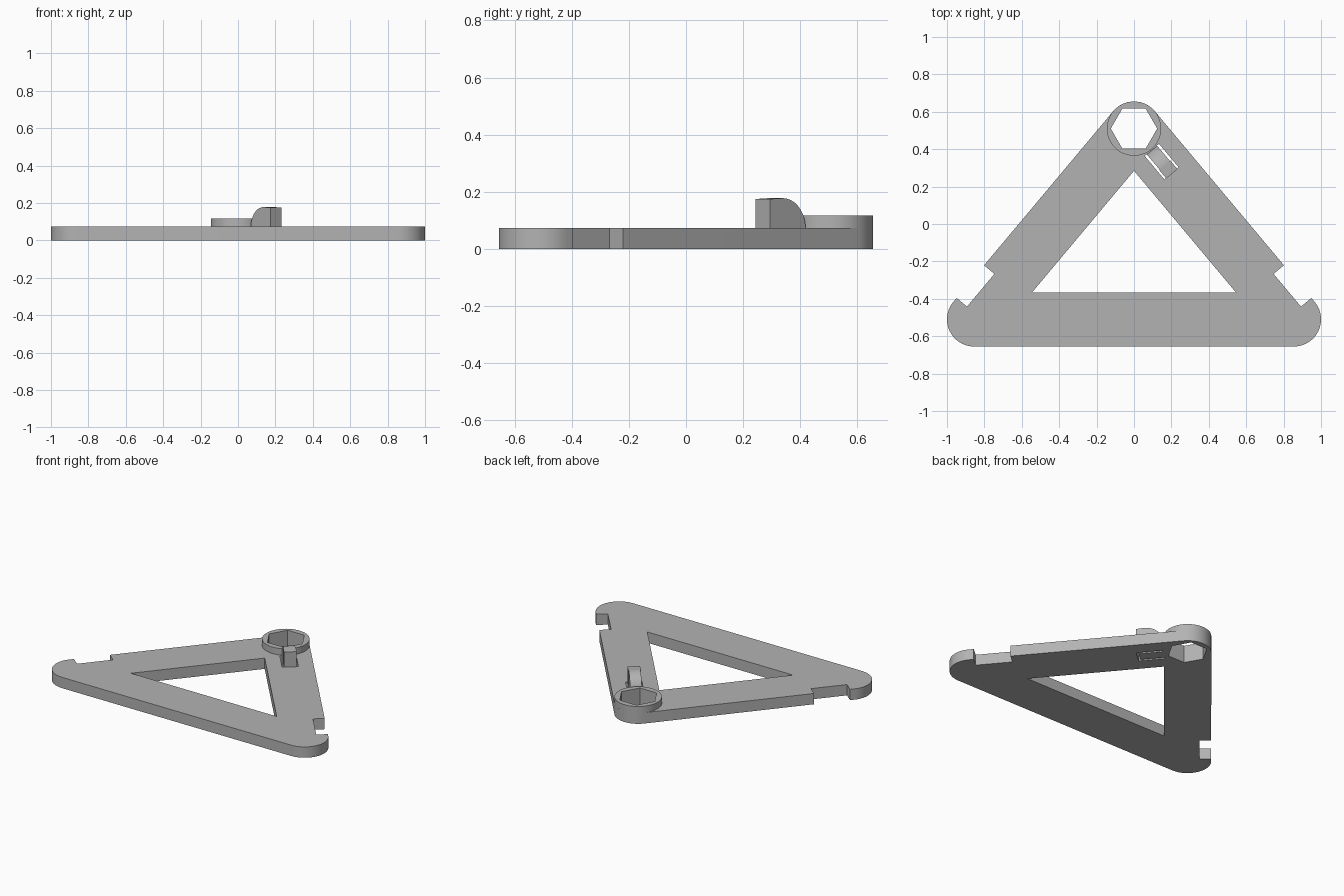
import bpy, bmesh, math
from mathutils import Vector, Matrix

if "Cube" in bpy.data.objects:
    bpy.data.objects.remove(bpy.data.objects["Cube"])

R, T = 0.145, 0.073            # corner radius, plate thickness
APEX, CORNER = Vector((0, 0.51)), Vector((0.855, -0.51))
D = (APEX - CORNER).normalized()   # along the right leg, upwards
N = Vector((D.y, -D.x))            # outward from the right leg
A = math.atan2(N.y, N.x)

grey = bpy.data.materials.new("light_grey")
grey.diffuse_color = (0.45, 0.45, 0.45, 1)
grey.use_nodes = True
grey.node_tree.nodes["Principled BSDF"].inputs["Base Color"].default_value = grey.diffuse_color


def arc(c, r, a0, a1, n):
    return [c + r * Vector((math.cos(a0 + (a1 - a0) * i / n), math.sin(a0 + (a1 - a0) * i / n)))
            for i in range(n + 1)]


def mirror(pts):
    return [Vector((-p.x, p.y)) for p in reversed(pts)]


def leg(origin, s, n, sign=1):
    return origin + D * s * sign + N * n


def extrude(name, loops, height, matrix=Matrix()):
    """Fill closed loops (first outline, rest holes) and extrude upwards."""
    bm = bmesh.new()
    for pts in loops:
        vs = [bm.verts.new((p[0], p[1], 0)) for p in pts]
        for i, v in enumerate(vs):
            bm.edges.new((v, vs[(i + 1) % len(vs)]))
    bmesh.ops.triangle_fill(bm, edges=bm.edges[:], use_beauty=True, normal=(0, 0, 1))
    out = bmesh.ops.extrude_face_region(bm, geom=bm.faces[:], use_keep_orig=True)
    top = [g for g in out["geom"] if isinstance(g, bmesh.types.BMVert)]
    bmesh.ops.translate(bm, vec=(0, 0, height), verts=top)
    bmesh.ops.recalc_face_normals(bm, faces=bm.faces[:])
    bm.transform(matrix)
    me = bpy.data.meshes.new(name)
    bm.to_mesh(me)
    bm.free()
    me.materials.append(grey)
    ob = bpy.data.objects.new(name, me)
    bpy.context.collection.objects.link(ob)
    bpy.context.view_layer.objects.active = ob
    ob.select_set(True)
    bpy.ops.object.shade_smooth_by_angle(angle=math.radians(30))
    ob.select_set(False)
    return ob


# Triangular frame: rounded corners with a square notch low on each leg
right = arc(CORNER, R, -math.pi / 2, A, 20)
right += [leg(CORNER, s, n) for s, n in ((0.028, R), (0.028, 0.073), (0.256, 0.073), (0.256, R))]
outline = right + arc(APEX, R, A, math.pi - A, 20) + mirror(right)

# Central opening, hexagonal socket and the U-shaped slit around the spring tab
inner_y = CORNER.y + R
inner_x = (CORNER.dot(N) - R - inner_y * N.y) / N.x
opening = [Vector((-inner_x, inner_y)), Vector((inner_x, inner_y)),
           Vector((0, APEX.y - R / N.y))]
hexagon = [APEX + 0.124 * Vector((math.cos(i * math.pi / 3), math.sin(i * math.pi / 3)))
           for i in range(6)]
slit = [leg(APEX, s, n, -1) for s, n in (
    (0.148, 0.05), (0.312, 0.05), (0.312, -0.05), (0.148, -0.05),
    (0.148, -0.036), (0.298, -0.036), (0.298, 0.036), (0.148, 0.036))]
extrude("triangle_frame", [outline, opening, hexagon, slit], T)

# Raised collar around the socket
ring = arc(APEX, R, 0, 2 * math.pi, 64)[:-1]
extrude("socket_collar", [ring, hexagon], 0.117 - T, Matrix.Translation((0, 0, T)))


# Catch on the tab: quarter-round ramp and a slightly wider square-ended head
def catch(name, profile, width):
    x, y = Vector((-D.x, -D.y, 0)), Vector((0, 0, 1))
    z = x.cross(y)
    m = Matrix((x, y, z)).transposed().to_4x4()
    m.translation = Vector((APEX.x, APEX.y, 0)) - z * width / 2
    extrude(name, [profile], width, m)


curve = arc(Vector((0.255, T)), 0.105, math.pi, math.pi / 2, 14)
catch("catch_ramp", curve + [Vector((0.255, T))], 0.072)
catch("catch_head", [Vector(p) for p in ((0.255, T), (0.315, T), (0.315, 0.175), (0.255, 0.178))], 0.078)
